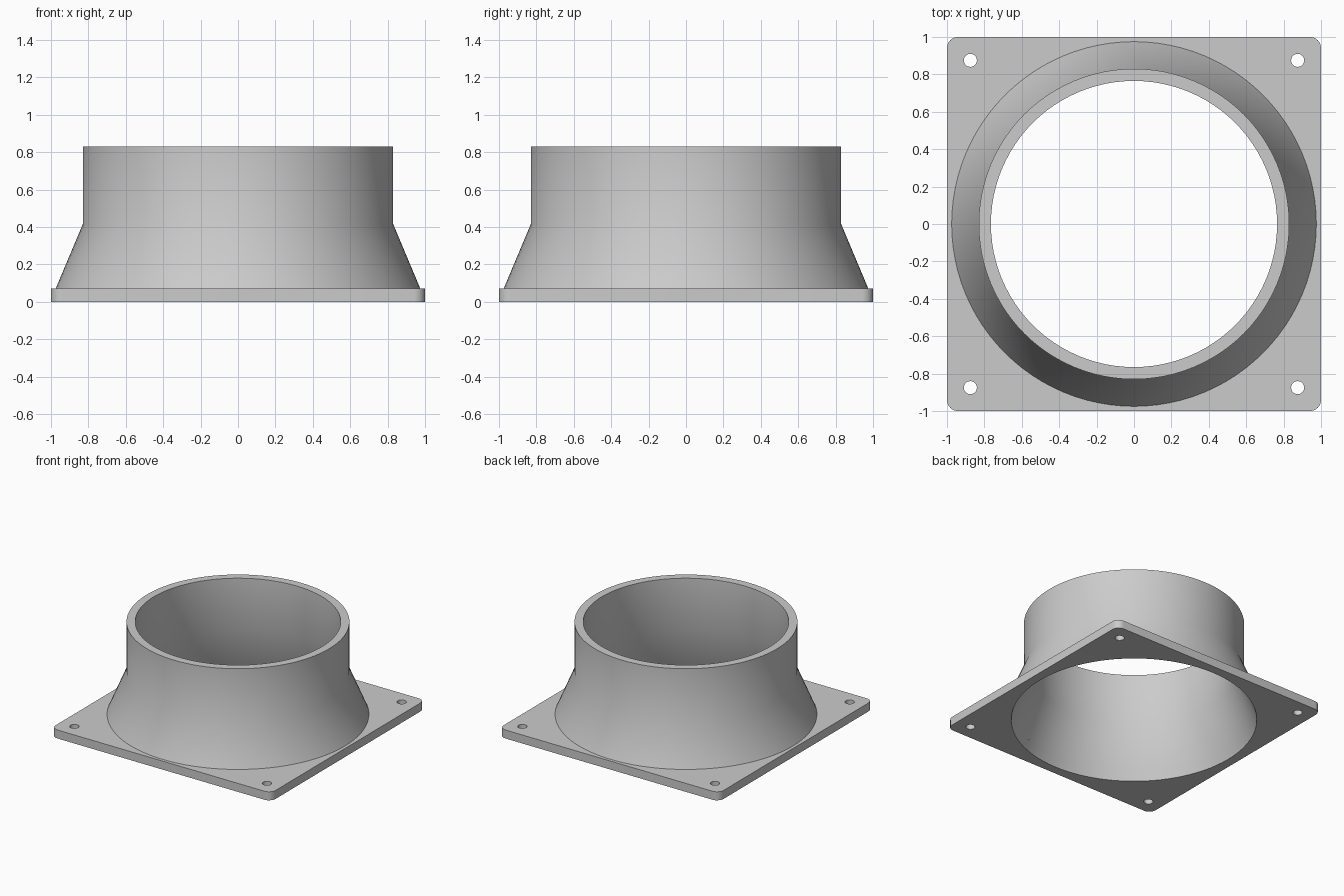
import bpy
import bmesh
from math import radians

SEGMENTS = 96
PLATE_TOP = 0.07
NECK_Z = 0.415
HEIGHT = 0.83

cube = bpy.data.objects.get("Cube")
if cube:
    bpy.data.objects.remove(cube, do_unlink=True)

grey = bpy.data.materials.new("light_grey")
grey.use_nodes = True
grey.diffuse_color = (0.6, 0.6, 0.6, 1)
grey.node_tree.nodes["Principled BSDF"].inputs["Base Color"].default_value = (0.6, 0.6, 0.6, 1)


def make_object(name, bm):
    bmesh.ops.recalc_face_normals(bm, faces=bm.faces)
    mesh = bpy.data.meshes.new(name)
    bm.to_mesh(mesh)
    bm.free()
    mesh.materials.append(grey)
    obj = bpy.data.objects.new(name, mesh)
    bpy.context.collection.objects.link(obj)
    return obj


def lathe(name, profile, segments, centre=(0, 0)):
    """Turn a closed (radius, z) profile; a radius of zero closes on the axis."""
    bm = bmesh.new()
    verts = [bm.verts.new((r, 0, z)) for r, z in profile]
    edges = [bm.edges.new((verts[i - 1], v)) for i, v in enumerate(verts)
             if verts[i - 1].co.x + v.co.x > 0]
    bmesh.ops.spin(bm, geom=verts + edges, cent=(0, 0, 0), axis=(0, 0, 1),
                   angle=radians(360), steps=segments)
    bmesh.ops.remove_doubles(bm, verts=bm.verts, dist=0.0001)
    bmesh.ops.translate(bm, verts=bm.verts, vec=(*centre, 0))
    return make_object(name, bm)


def select_only(obj):
    bpy.ops.object.select_all(action="DESELECT")
    obj.select_set(True)
    bpy.context.view_layer.objects.active = obj


def cut(target, cutter):
    cutter.hide_render = True
    mod = target.modifiers.new("cut", "BOOLEAN")
    mod.operation = "DIFFERENCE"
    mod.solver = "EXACT"
    mod.object = cutter
    select_only(target)
    bpy.ops.object.modifier_apply(modifier=mod.name)
    bpy.data.objects.remove(cutter, do_unlink=True)


# Square flange with rounded corners
bm = bmesh.new()
bmesh.ops.create_cube(bm, size=1)
bmesh.ops.scale(bm, verts=bm.verts, vec=(2, 2, PLATE_TOP))
bmesh.ops.translate(bm, verts=bm.verts, vec=(0, 0, PLATE_TOP / 2))
corners = [e for e in bm.edges if abs(e.verts[0].co.z - e.verts[1].co.z) > 0.01]
bmesh.ops.bevel(bm, geom=corners, offset=0.06, segments=8, profile=0.5, affect="EDGES")
flange = make_object("flange_plate", bm)

# Tapered opening through the flange
bore_low, bore_high = 0.925, 0.765
slope = (bore_high - bore_low) / NECK_Z
bore_at_plate = bore_low + slope * PLATE_TOP
over = 0.05
cut(flange, lathe("bore_cutter", [
    (0, -over), (bore_low - slope * over, -over),
    (bore_at_plate + slope * over, PLATE_TOP + over), (0, PLATE_TOP + over)], SEGMENTS))

# Screw holes in the four corners
for x in (-0.875, 0.875):
    for y in (-0.875, 0.875):
        cut(flange, lathe("screw_cutter", [
            (0, -over), (0.035, -over), (0.035, PLATE_TOP + over),
            (0, PLATE_TOP + over)], 24, (x, y)))

# Hollow collar: flared skirt below a straight pipe
collar = lathe("duct_collar", [
    (0.975, PLATE_TOP), (0.83, NECK_Z), (0.83, HEIGHT),
    (bore_high, HEIGHT), (bore_high, NECK_Z), (bore_at_plate, PLATE_TOP)], SEGMENTS)

for obj in (flange, collar):
    select_only(obj)
    bpy.ops.object.shade_smooth_by_angle(angle=radians(30))
